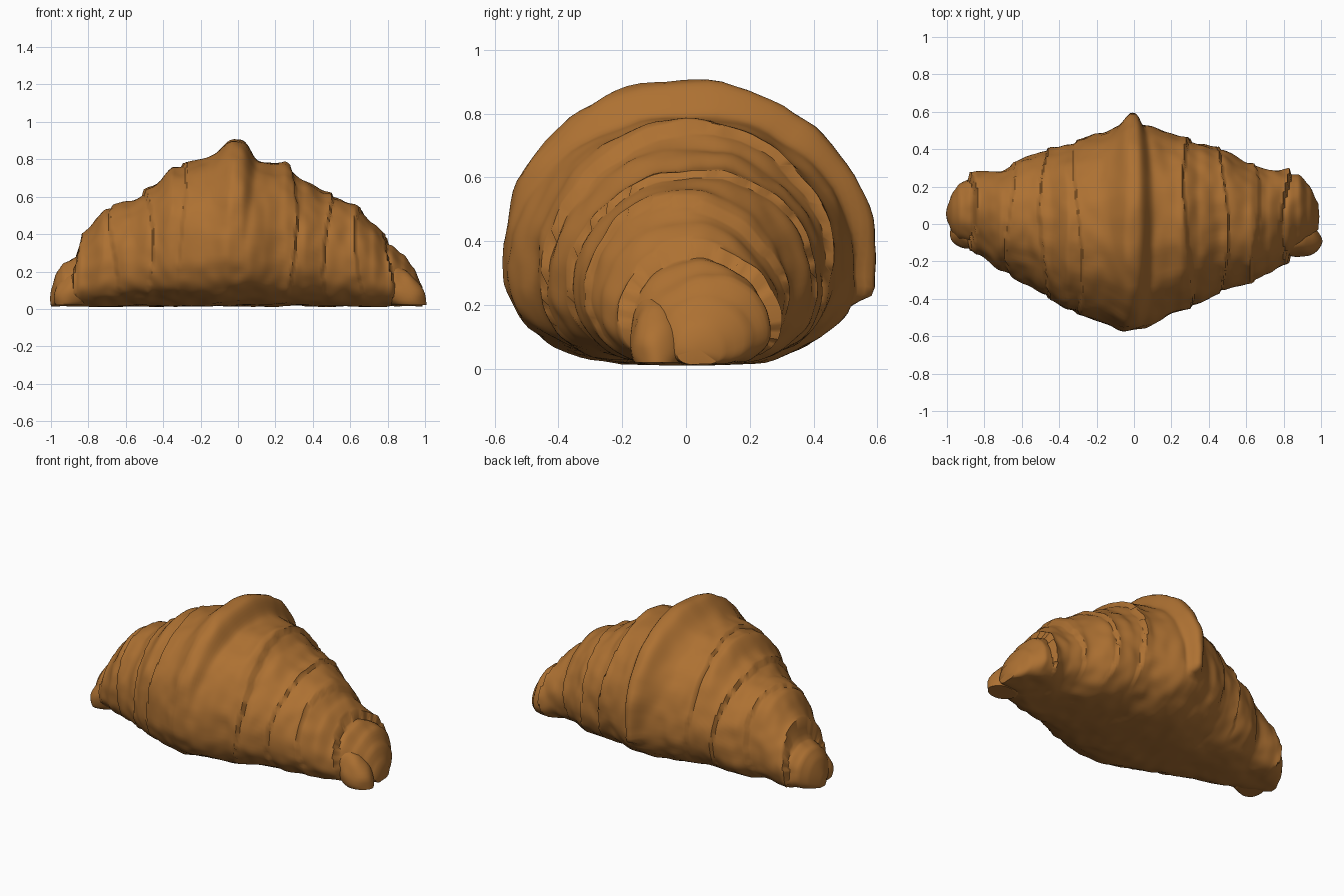
import bpy, bmesh, math
from mathutils import Vector, noise

default_cube = bpy.data.objects.get("Cube")
if default_cube:
    bpy.data.objects.remove(default_cube, do_unlink=True)

crust = bpy.data.materials.new("baked crust")
crust.use_nodes = True
crust.diffuse_color = (.42, .165, .032, 1)
shader = crust.node_tree.nodes["Principled BSDF"]
shader.inputs["Base Color"].default_value = crust.diffuse_color
shader.inputs["Roughness"].default_value = .7

FLOOR = .012
# Roll outline: x, top height, back y, front y
OUTLINE = [
    (-1, .1, .09, .02), (-.97, .2, .17, -.05), (-.93, .25, .22, -.09),
    (-.87, .28, .26, -.12), (-.84, .36, .27, -.15), (-.71, .53, .29, -.25),
    (-.58, .57, .36, -.31), (-.46, .65, .39, -.39), (-.35, .76, .41, -.46),
    (-.2, .79, .48, -.52), (-.05, .81, .53, -.57), (.06, .8, .53, -.55),
    (.25, .77, .46, -.46), (.35, .69, .43, -.42), (.47, .62, .4, -.35),
    (.62, .55, .31, -.31), (.72, .45, .28, -.26), (.81, .34, .28, -.2),
    (.88, .29, .27, -.13), (.94, .22, .2, -.08), (.985, .12, .11, -.03)]
# Overlapping dough edges: x, step height
PLEATS = [(-.86, .03), (-.66, .012), (-.48, .018), (-.3, .012),
          (.29, .018), (.48, .014), (.65, .012), (.81, .03)]
SIDES, RINGS = 96, 180


def clamp(v):
    return max(0, min(1, v))


def outline_at(x):
    for a, b in zip(OUTLINE, OUTLINE[1:]):
        if x <= b[0]:
            break
    t = clamp((x - a[0]) / (b[0] - a[0]))
    t = t * .5 + t * t * (3 - 2 * t) * .5
    return [p + (q - p) * t for p, q in zip(a[1:], b[1:])]


def pleat_relief(x, angle):
    # each layer rises toward its outer edge, then drops sharply
    total = 0
    for edge, height in PLEATS:
        side = math.copysign(1, edge)
        wobble = .025 * math.sin(angle * 2 + edge * 9)
        d = side * (edge + wobble - x)
        if d >= 0:
            total += height * math.exp(-d / .06)
        else:
            total -= height * .6 * math.exp(d / .03)
    return total


def ridge_relief(x, angle):
    # pointed outer flap, running over the top and ending low on the back
    up, back = math.sin(angle), math.cos(angle)
    if back > 0:
        amount = (.065 + .035 * clamp(up)) * clamp((up + .3) / .12)
    else:
        amount = .1 * clamp(up) ** 1.3
    t = x + .01
    if t > 0:
        return amount * math.exp(-(t / (.04 + .045 * clamp(up))) ** 4)
    return amount * math.exp(-(t / (.045 + .06 * clamp(up))) ** 2)


def finish(name, bm):
    bmesh.ops.recalc_face_normals(bm, faces=bm.faces)
    mesh = bpy.data.meshes.new(name)
    bm.to_mesh(mesh)
    bm.free()
    mesh.materials.append(crust)
    obj = bpy.data.objects.new(name, mesh)
    bpy.context.collection.objects.link(obj)
    bpy.ops.object.select_all(action='DESELECT')
    obj.select_set(True)
    bpy.context.view_layer.objects.active = obj
    bpy.ops.object.shade_smooth_by_angle(angle=math.radians(50))


def section_point(x, angle):
    top, back, front = outline_at(x)
    middle, half = (back + front) / 2, (back - front) / 2
    waist = FLOOR + (top - FLOOR) * .4
    c, s = math.cos(angle), math.sin(angle)
    # round above the waist, squarer below it
    power = 1 if s >= 0 else .78
    y = math.copysign(abs(c) ** power, c)
    z = math.copysign(abs(s) ** power, s)
    point = Vector((x, middle + half * y,
                    waist + z * ((top - waist) if s > 0 else (waist - FLOOR))))
    fade = clamp((1 - abs(x)) / .1)
    lumps = .014 * noise.noise(point * 5) + .008 * noise.noise(point * 13)
    relief = (pleat_relief(x, angle) * clamp(s + .8) + lumps) * fade
    relief += ridge_relief(x, angle)
    point += Vector((0, c, s)) * relief
    point.z = max(point.z, FLOOR + .006 * noise.noise(point * 6))
    return point


# Main rolled body, lofted from tip to tip
bm = bmesh.new()
rings = []
first, last = OUTLINE[0][0], OUTLINE[-1][0]
for i in range(RINGS + 1):
    x = first + (last - first) * i / RINGS
    rings.append([bm.verts.new(section_point(x, math.tau * k / SIDES))
                  for k in range(SIDES)])
for a, b in zip(rings, rings[1:]):
    for k in range(SIDES):
        n = (k + 1) % SIDES
        bm.faces.new((a[k], a[n], b[n], b[k]))
for ring in (rings[0], rings[-1]):
    centre = sum((v.co for v in ring), Vector()) / SIDES
    hub = bm.verts.new(centre + Vector((math.copysign(.006, centre.x), 0, 0)))
    for k in range(SIDES):
        bm.faces.new((ring[k], ring[(k + 1) % SIDES], hub))
finish("rolled_body", bm)


# Small folded dough ends tucked against the tips
def dough_fold(name, centre, radii, lean):
    bm = bmesh.new()
    bmesh.ops.create_uvsphere(bm, u_segments=40, v_segments=24, radius=1)
    for v in bm.verts:
        p = Vector(a * r for a, r in zip(v.co, radii))
        p.x -= lean * p.z
        p += Vector(centre)
        p += v.co * .012 * noise.noise(p * 12)
        p.z = max(p.z, FLOOR + .008)
        v.co = p
    finish(name, bm)


dough_fold("left_tip_fold", (.87, -.09, .1), (.12, .085, .14), .5)
dough_fold("right_tip_fold", (-.88, -.04, .09), (.1, .095, .11), -.3)
